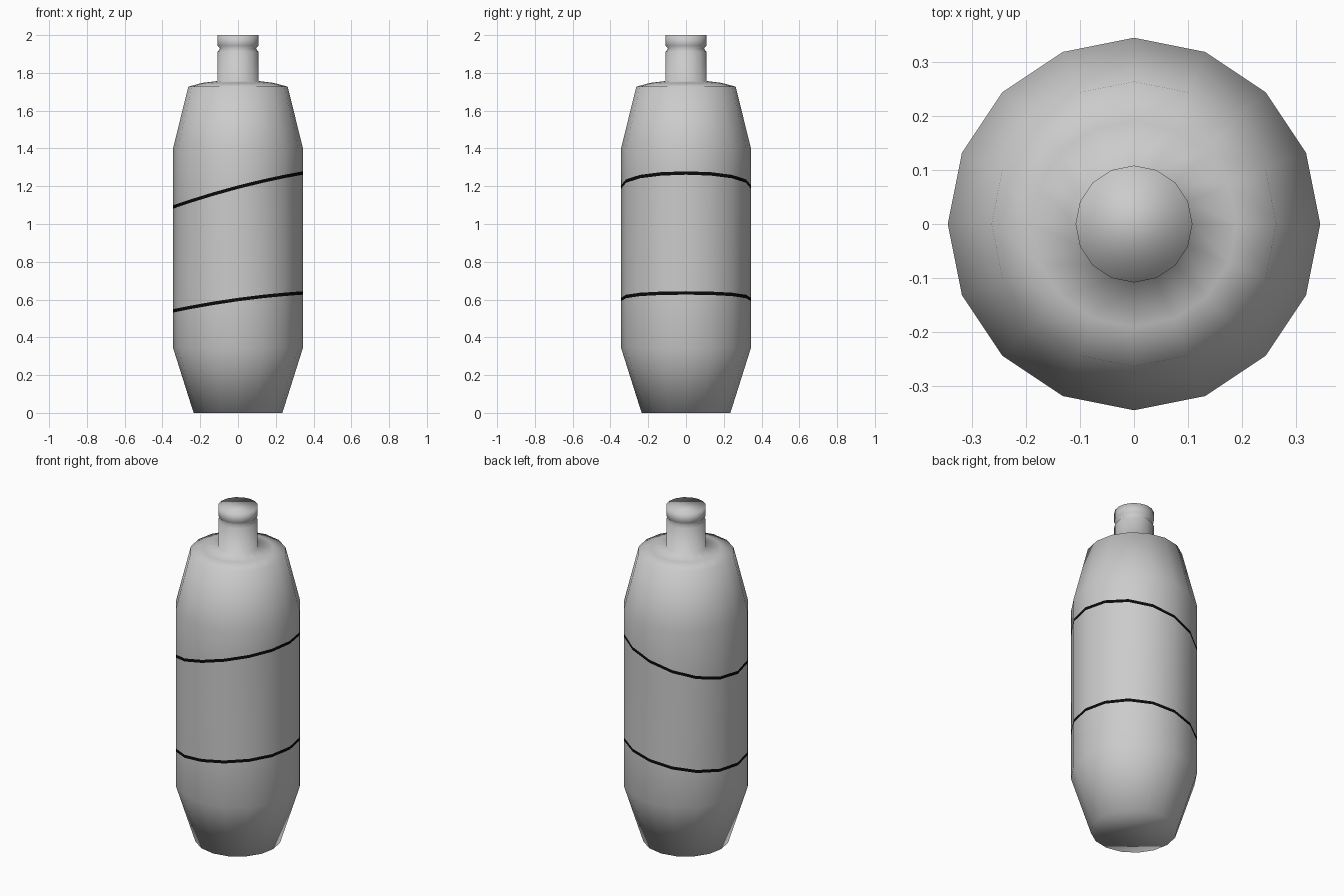
import bpy, bmesh
from math import sin, cos, pi

if "Cube" in bpy.data.objects:
    bpy.data.objects.remove(bpy.data.objects["Cube"])

SIDES = 16
R = 0.344


def flat(r, z):
    return [(r * cos(2 * pi * i / SIDES), r * sin(2 * pi * i / SIDES), z) for i in range(SIDES)]


def slanted(z, tilt, bow):
    ring = []
    for i in range(SIDES):
        c = cos(2 * pi * i / SIDES)
        ring.append((R * c, R * sin(2 * pi * i / SIDES), z + tilt * c - bow * c * c))
    return ring


def loft(name, rings, bottom=False, top=False, mat=None):
    bm = bmesh.new()
    loops = [[bm.verts.new(p) for p in ring] for ring in rings]
    for a, b in zip(loops, loops[1:]):
        for i in range(SIDES):
            j = (i + 1) % SIDES
            bm.faces.new((a[i], a[j], b[j], b[i]))
    if bottom:
        bm.faces.new(loops[0][::-1])
    if top:
        bm.faces.new(loops[-1])
    for f in bm.faces:
        f.smooth = True
    mesh = bpy.data.meshes.new(name)
    bm.to_mesh(mesh)
    bm.free()
    if mat:
        mesh.materials.append(mat)
    obj = bpy.data.objects.new(name, mesh)
    bpy.context.collection.objects.link(obj)
    return obj


black = bpy.data.materials.new("black_trim")
black.diffuse_color = (0.003, 0.003, 0.003, 1)
black.use_nodes = True
black.node_tree.nodes["Principled BSDF"].inputs["Base Color"].default_value = black.diffuse_color

# Slanted edges of the two trim bands
H = 0.009
low = [slanted(0.6 + s * H, 0.0475, 0.0125) for s in (-1, 1)]
high = [slanted(1.195 + s * H, 0.09, 0.015) for s in (-1, 1)]

# Tapered base of the bottle
loft("bottle_base", [flat(0.235, 0), flat(R, 0.345), low[0]], bottom=True)

# Label wrap between the bands
loft("label", [low[1], high[0]])

# Dark trim bands
loft("lower_band", low, mat=black)
loft("upper_band", high, mat=black)

# Shoulder, neck, groove and cap
profile = [(R, 1.4), (0.263, 1.727), (0.19, 1.747), (0.108, 1.757),
           (0.108, 1.912), (0.095, 1.928), (0.108, 1.944), (0.108, 2.0)]
loft("bottle_top", [high[1]] + [flat(r, z) for r, z in profile], top=True)
